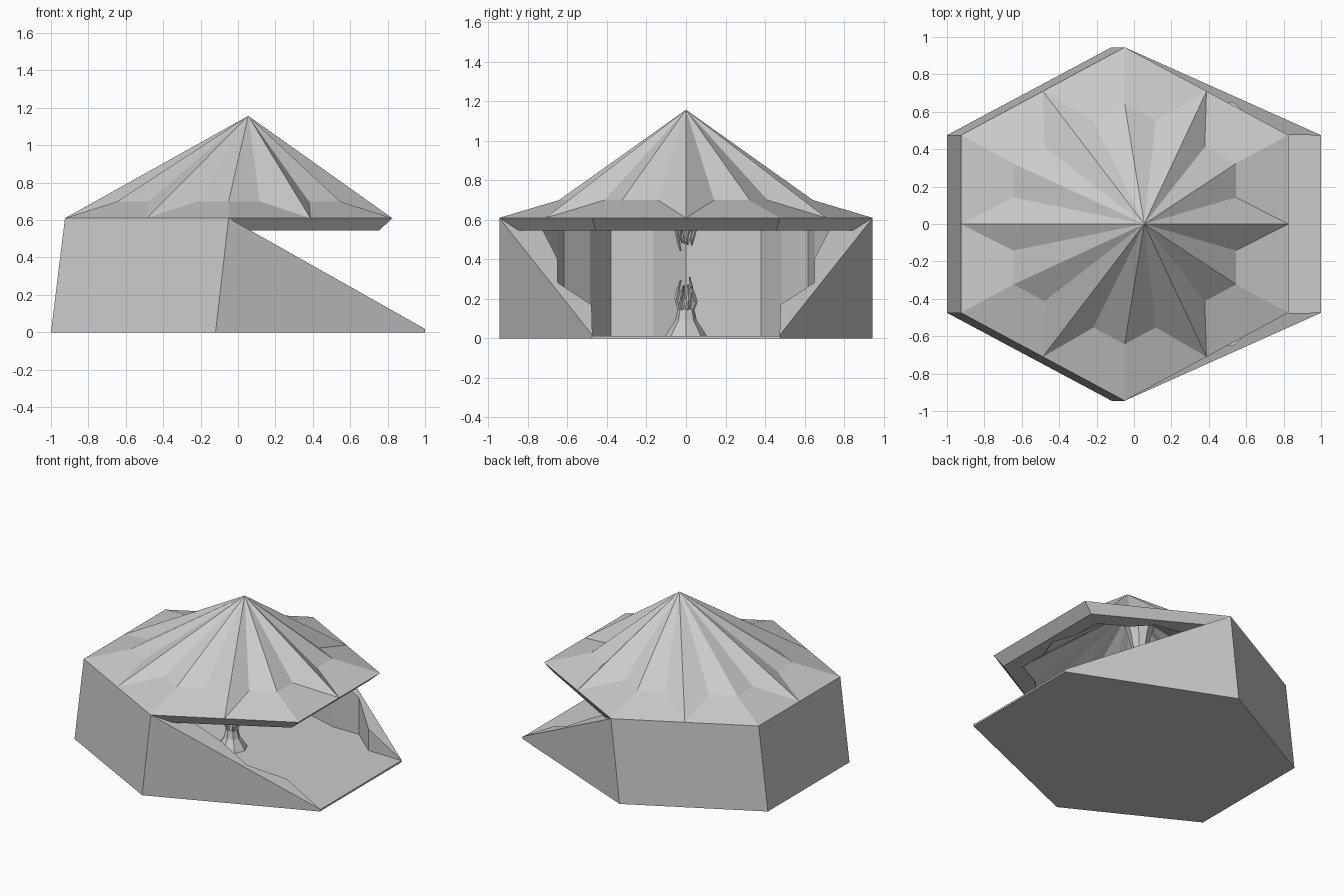
import bpy, bmesh, math, random
from mathutils import Vector

if "Cube" in bpy.data.objects:
    bpy.data.objects.remove(bpy.data.objects["Cube"], do_unlink=True)

stone = bpy.data.materials.new("pale grey stone")
stone.use_nodes = True
GREY = (0.6, 0.6, 0.6, 1)
stone.diffuse_color = GREY
stone.node_tree.nodes["Principled BSDF"].inputs["Base Color"].default_value = GREY

CX = -0.05          # plan centre
EAVE, RIM, FLOOR = 0.61, 0.545, 0.013
HEX = [Vector(c) for c in ((0.875, 0.475), (0, 0.945), (-0.875, 0.475),
                           (-0.875, -0.475), (0, -0.945), (0.875, -0.475))]


def finish(name, bm):
    bmesh.ops.recalc_face_normals(bm, faces=bm.faces)
    mesh = bpy.data.meshes.new(name)
    bm.to_mesh(mesh)
    bm.free()
    mesh.materials.append(stone)
    ob = bpy.data.objects.new(name, mesh)
    bpy.context.collection.objects.link(ob)
    return ob


def ring(bm, pts, z):
    return [bm.verts.new((p[0], p[1], z)) for p in pts]


def bridge(bm, low, high):
    n = len(low)
    for i in range(n):
        j = (i + 1) % n
        bm.faces.new((low[i], low[j], high[j], high[i]))


def fan(bm, loop, tip):
    for i, v in enumerate(loop):
        bm.faces.new((v, loop[(i + 1) % len(loop)], tip))


def folded_plan(scale, ridge):
    """Hexagon with a pointed fold in the middle of each side."""
    out = []
    for i, a in enumerate(HEX):
        b = HEX[(i + 1) % 6]
        for p in (a * scale, a.lerp(b, 0.28) * scale,
                  a.lerp(b, 0.5) * ridge, a.lerp(b, 0.72) * scale):
            out.append((p.x + CX, p.y))
    return out


def carve(ob, cutter):
    cutter.hide_render = True
    cutter.hide_set(True)
    cutter.display_type = 'WIRE'
    mod = ob.modifiers.new("hollow", 'BOOLEAN')
    mod.operation = 'DIFFERENCE'
    mod.solver = 'EXACT'
    mod.object = cutter


# Roof: folded pyramid, flared skirt and slanted rim
bm = bmesh.new()
apex = bm.verts.new((0.055, 0, 1.157))
plan = [(c.x + CX, c.y) for c in HEX]
eave = ring(bm, plan, EAVE)
rim = ring(bm, [((c.x * 0.92) + CX, c.y * 0.96) for c in HEX], RIM)
mids = ring(bm, [((HEX[i] + HEX[(i + 1) % 6]) / 2 + Vector((CX, 0))) for i in range(6)], EAVE)
inner = ring(bm, folded_plan(0.68, 0.68), 0.70)
for i in range(6):
    j = (i + 1) % 6
    q1, p1, _, p2 = inner[4 * i:4 * i + 4]
    q2, m = inner[4 * j], mids[i]
    for face in ((apex, q1, p1), (apex, p1, m), (apex, m, p2), (apex, p2, q2),
                 (q1, eave[i], m, p1), (p2, m, eave[j], q2),
                 (eave[i], rim[i], rim[j], eave[j], m)):
        bm.faces.new(face)
    bm.verts.remove(inner[4 * i + 2])
bm.faces.new(rim)
roof = finish("roof", bm)

# Roof hollow: folded ceiling
bm = bmesh.new()
low = ring(bm, folded_plan(0.8, 0.87), 0.5)
high = ring(bm, folded_plan(0.8, 0.87), RIM + 0.005)
bm.faces.new(low)
bridge(bm, low, high)
fan(bm, high, bm.verts.new((0.04, 0, 1.03)))
carve(roof, finish("ceiling_cutter", bm))

# Base: walls at the rear, sloping down to a thin lip at the open end
bm = bmesh.new()
foot = ring(bm, [(1, 0.475), (-0.12, 0.945), (-1, 0.475),
                 (-1, -0.475), (-0.12, -0.945), (1, -0.475)], 0)
top = ring(bm, [(1, 0.475)] + plan[1:5] + [(1, -0.475)], EAVE)
top[0].co.z = top[5].co.z = 0.018
bridge(bm, foot, top)
bm.faces.new(foot)
bm.faces.new(top[1:5])
bm.faces.new((top[0], top[1], top[4], top[5]))
base = finish("base_walls", bm)

# Base hollow: rear half follows the folded plan, front half is stretched
half = [(1.1, 0.472), (0.73, 0.478), (0.53, 0.65), (0.32, 0.65)]
rear = folded_plan(0.8, 0.87)[4:17]
room = half + rear + [(x, -y) for x, y in reversed(half)]
bm = bmesh.new()
low, high = ring(bm, room, FLOOR), ring(bm, room, 0.7)
bm.faces.new(low)
bm.faces.new(high)
bridge(bm, low, high)
carve(base, finish("room_cutter", bm))


# Flared stalks with bent twig fingers, one rising and one hanging
def stalk(name, profile, direction, tip_z, seed):
    rng = random.Random(seed)
    bm = bmesh.new()
    sides = 8
    rings = [ring(bm, [(CX + r * math.cos(k * math.tau / sides),
                        r * math.sin(k * math.tau / sides)) for k in range(sides)], z)
             for r, z in profile]
    for a, b in zip(rings, rings[1:]):
        bridge(bm, a, b)
    bm.faces.new(rings[0])
    bm.faces.new(rings[-1])
    start = profile[-1][1] - direction * 0.03
    for k in range(6):
        ang = k * math.tau / 6 + 0.3
        length = (tip_z - start) * rng.uniform(0.75, 1)
        prev = None
        for t, spread, r in ((0, 0.022, 0.013), (0.45, 0.048, 0.011),
                             (0.75, 0.04, 0.008), (1, 0.028, 0.004)):
            turn = ang + rng.uniform(-0.2, 0.2)
            cx, cy = CX + spread * math.cos(turn), spread * math.sin(turn)
            cur = ring(bm, [(cx + r * math.cos(s * math.tau / 4),
                             cy + r * math.sin(s * math.tau / 4)) for s in range(4)],
                       start + length * t)
            if prev:
                bridge(bm, prev, cur)
            else:
                bm.faces.new(cur)
            prev = cur
        bm.faces.new(prev)
    finish(name, bm)


stalk("floor_stalk", [(0.105, FLOOR), (0.095, 0.03), (0.055, 0.09), (0.042, 0.15)], 1, 0.31, 3)
stalk("ceiling_stalk", [(0.105, 0.96), (0.07, 0.85), (0.045, 0.72), (0.04, 0.60)], -1, 0.44, 7)
